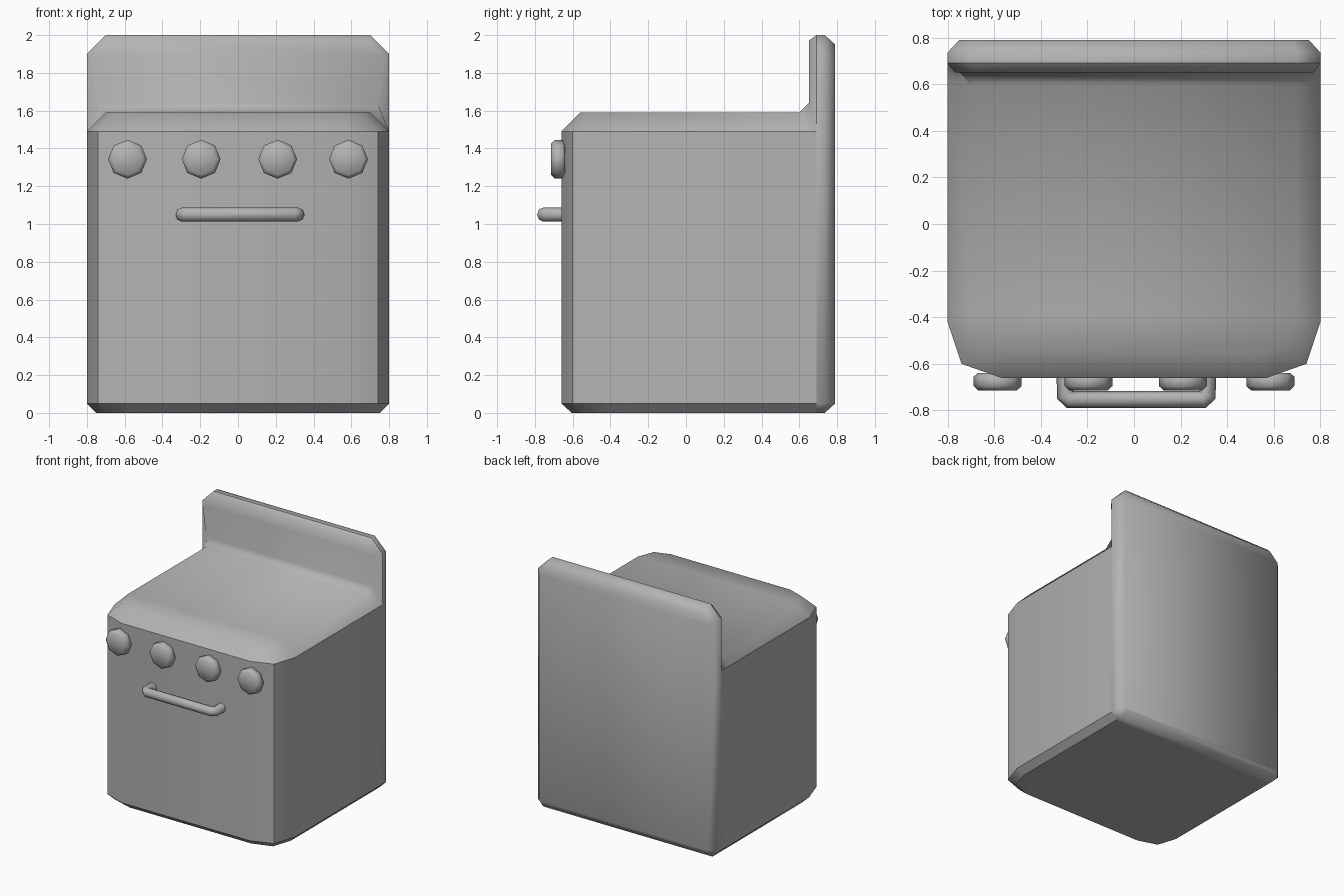
import bpy, bmesh, math

if "Cube" in bpy.data.objects:
    bpy.data.objects.remove(bpy.data.objects["Cube"])

# One mid-grey enamel for every part
enamel = bpy.data.materials.new("grey_enamel")
enamel.diffuse_color = (0.45, 0.45, 0.45, 1)
enamel.use_nodes = True
enamel.node_tree.nodes["Principled BSDF"].inputs["Base Color"].default_value = enamel.diffuse_color


def finish(obj, angle):
    obj.data.materials.append(enamel)
    bpy.ops.object.select_all(action='DESELECT')
    obj.select_set(True)
    bpy.context.view_layer.objects.active = obj
    bpy.ops.object.shade_smooth_by_angle(angle=math.radians(angle))


def loft(name, rings, angle=50, caps=(True, True), flat_cap=False):
    """Skin a stack of matching rings; caps are strips of quads across the ring."""
    bm = bmesh.new()
    loops = [[bm.verts.new(p) for p in ring] for ring in rings]
    n = len(loops[0])
    for a, b in zip(loops, loops[1:]):
        for i in range(n):
            j = (i + 1) % n
            bm.faces.new((a[i], a[j], b[j], b[i]))
    for loop, wanted in ((loops[0], caps[0]), (loops[-1], caps[1])):
        if wanted:
            for i in range(n // 2 - 1):
                bm.faces.new((loop[i], loop[i + 1], loop[n - 2 - i], loop[n - 1 - i]))
    if flat_cap:  # detach the last cap's shading from its rim
        rim = [e for e in bm.edges
               if all(v in loops[-1] for v in e.verts)
               and any(v not in loops[-1] for f in e.link_faces for v in f.verts)]
        bmesh.ops.split_edges(bm, edges=rim)
    else:
        bmesh.ops.recalc_face_normals(bm, faces=bm.faces)
    mesh = bpy.data.meshes.new(name)
    bm.to_mesh(mesh)
    bm.free()
    obj = bpy.data.objects.new(name, mesh)
    bpy.context.collection.objects.link(obj)
    finish(obj, angle)
    return obj


def mirrored(half):
    """Close a right-hand half ring of 3D points with its mirror image."""
    return half + [(-x, y, z) for x, y, z in reversed(half)]


def level(half, z):
    return mirrored([(x, y, z) for x, y in half])


# Oven body walls with rounded front corners, and the bevelled foot below
side = [(0.57, -0.66), (0.74, -0.60), (0.80, -0.42), (0.80, 0.69)]
base = [(0.54, -0.605), (0.70, -0.555), (0.75, -0.40), (0.75, 0.69)]
loft("oven_body", [level(side, 0.05), level(side, 1.49)], caps=(False, False))
loft("foot_bevel", [level(base, 0), level(side, 0.05)], 40, (True, False))

# Cooktop sweeping through a fillet into the front of the back panel
rim = [(0.57, -0.66, 1.49), (0.74, -0.60, 1.49), (0.80, -0.42, 1.49), (0.80, 0.61, 1.49),
       (0.80, 0.69, 1.49), (0.80, 0.69, 1.90), (0.70, 0.69, 2.00)]
face = [(0.53, -0.56, 1.59), (0.65, -0.52, 1.59), (0.70, -0.39, 1.59), (0.70, 0.60, 1.59),
        (0.74, 0.65, 1.64), (0.77, 0.65, 1.89), (0.688, 0.65, 1.97)]
loft("cooktop", [mirrored(rim), mirrored(face)], 65)


# Full-height back plate with clipped corners and a chamfered rear rim
def plate(y, d):
    return mirrored([(0.75 - d * 0.4, y, d), (0.80 - d, y, 0.05 + d * 0.4),
                     (0.80 - d, y, 1.90 - d * 0.4), (0.70 - d * 0.4, y, 2.0 - d)])


loft("back_plate", [plate(0.69, 0), plate(0.735, 0), plate(0.79, 0.05)], 50)

# Four octagonal knobs, bevelled front and back
for k, cx in enumerate((-0.585, -0.195, 0.21, 0.585)):
    rings = []
    for y, r in ((-0.64, 0.085), (-0.655, 0.103), (-0.695, 0.103), (-0.714, 0.083)):
        rings.append([(cx + r * math.cos(i * math.pi / 4), y,
                       1.343 + r * math.sin(i * math.pi / 4)) for i in range(8)])
    loft(f"knob_{k + 1}", rings, 65)

# Door handle: octagonal bar bent back into the door
curve = bpy.data.curves.new("door_handle", 'CURVE')
curve.dimensions = '3D'
curve.bevel_depth = 0.038
curve.bevel_resolution = 2
curve.use_fill_caps = True
spline = curve.splines.new('POLY')
path = [(-0.295, -0.63), (-0.295, -0.735), (-0.275, -0.753),
        (0.295, -0.753), (0.315, -0.735), (0.315, -0.63)]
spline.points.add(len(path) - 1)
for point, (x, y) in zip(spline.points, path):
    point.co = (x, y, 1.05, 1)
handle = bpy.data.objects.new("door_handle", curve)
bpy.context.collection.objects.link(handle)
bpy.ops.object.select_all(action='DESELECT')
handle.select_set(True)
bpy.context.view_layer.objects.active = handle
bpy.ops.object.convert(target='MESH')
finish(bpy.context.view_layer.objects.active, 50)
